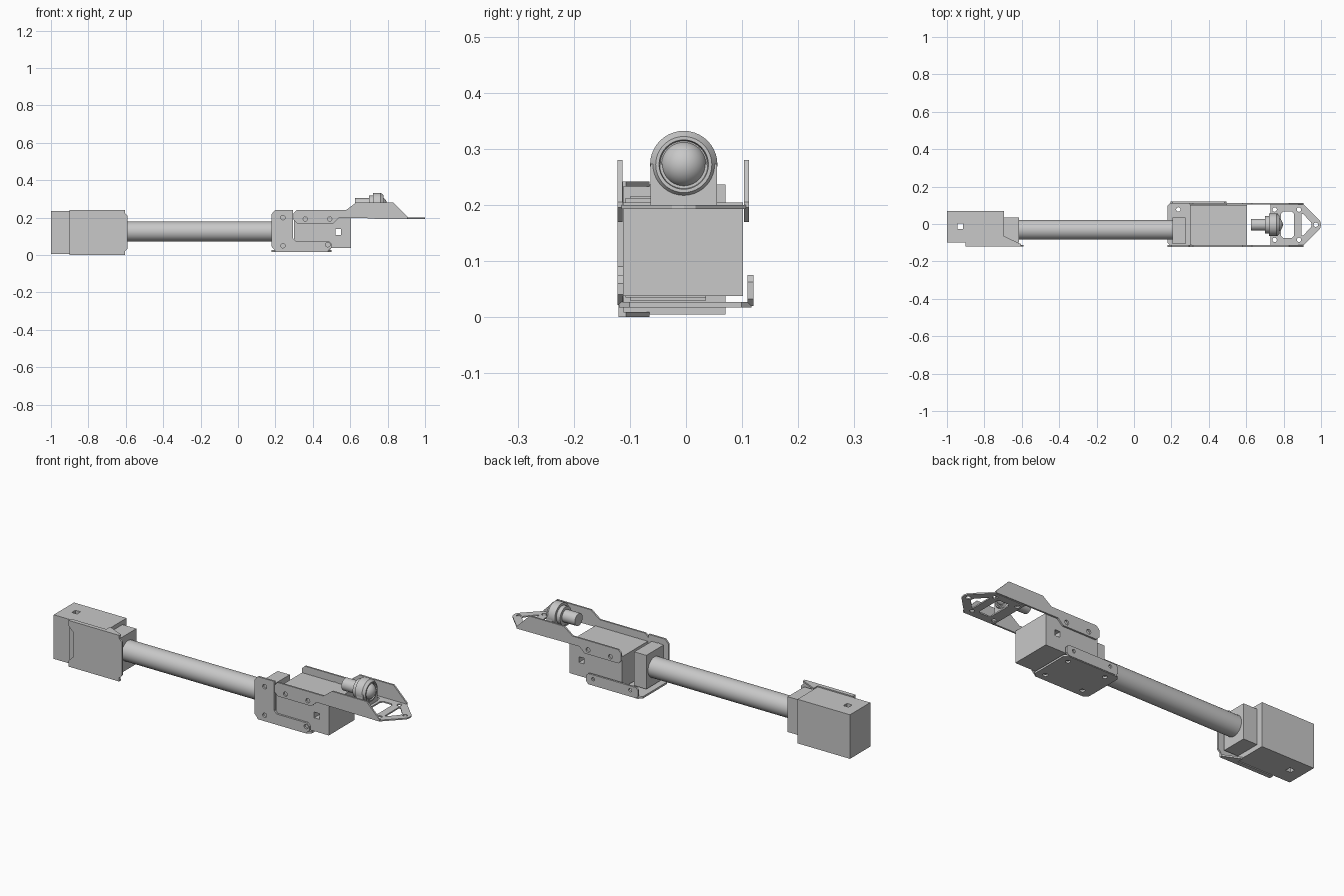
import bpy, bmesh, math
from mathutils import Matrix

if "Cube" in bpy.data.objects:
    bpy.data.objects.remove(bpy.data.objects["Cube"])

grey = bpy.data.materials.new("plain_grey")
grey.use_nodes = True
grey.diffuse_color = (0.58, 0.58, 0.58, 1)
grey.node_tree.nodes["Principled BSDF"].inputs["Base Color"].default_value = grey.diffuse_color


def add(name, bm, smooth=False):
    bmesh.ops.remove_doubles(bm, verts=bm.verts, dist=1e-5)
    bmesh.ops.recalc_face_normals(bm, faces=bm.faces)
    mesh = bpy.data.meshes.new(name)
    bm.to_mesh(mesh)
    bm.free()
    mesh.materials.clear()
    mesh.materials.append(grey)
    ob = bpy.data.objects.new(name, mesh)
    bpy.context.collection.objects.link(ob)
    if smooth:
        bpy.ops.object.select_all(action='DESELECT')
        ob.select_set(True)
        bpy.context.view_layer.objects.active = ob
        bpy.ops.object.shade_smooth_by_angle(angle=math.radians(35))
    return ob


def box(name, x, y, z):
    bm = bmesh.new()
    bmesh.ops.create_cube(bm, size=1)
    for v in bm.verts:
        v.co = [sum(r) / 2 + c * (r[1] - r[0]) for c, r in zip(v.co, (x, y, z))]
    return add(name, bm)


def lathe(name, profile, y, z):
    # revolve (x, radius) points about an axis parallel to x
    bm = bmesh.new()
    vs = [bm.verts.new((x, 0, r)) for x, r in profile]
    es = [bm.edges.new(p) for p in zip(vs, vs[1:])]
    bmesh.ops.spin(bm, geom=vs + es, axis=(1, 0, 0), cent=(0, 0, 0),
                   angle=math.tau, steps=40, use_duplicate=False)
    bmesh.ops.translate(bm, verts=bm.verts, vec=(0, y, z))
    return add(name, bm, True)


def circle(x, y, r=0.012, n=12):
    return [(x + r * math.cos(math.tau * i / n), y + r * math.sin(math.tau * i / n))
            for i in range(n)]


def square(x, y, h=0.015):
    return [(x - h, y - h), (x + h, y - h), (x + h, y + h), (x - h, y + h)]


def rect(x0, x1, y0, y1, c=0.0):
    # rectangle with clipped corners
    if not c:
        return [(x0, y0), (x1, y0), (x1, y1), (x0, y1)]
    return [(x0 + c, y0), (x1 - c, y0), (x1, y0 + c), (x1, y1 - c),
            (x1 - c, y1), (x0 + c, y1), (x0, y1 - c), (x0, y0 + c)]


def plate(name, plane, lo, hi, outline, holes=()):
    # filled outline with holes, extruded from lo to hi across its plane
    cu = bpy.data.curves.new(name, 'CURVE')
    cu.dimensions, cu.fill_mode, cu.extrude = '2D', 'BOTH', (hi - lo) / 2
    for loop in [outline, *holes]:
        s = cu.splines.new('POLY')
        s.points.add(len(loop) - 1)
        for p, (a, b) in zip(s.points, loop):
            p.co = (a, b, 0, 1)
        s.use_cyclic_u = True
    tmp = bpy.data.objects.new(name + "_outline", cu)
    bpy.context.collection.objects.link(tmp)
    dg = bpy.context.evaluated_depsgraph_get()
    mesh = bpy.data.meshes.new_from_object(tmp.evaluated_get(dg))
    bm = bmesh.new()
    bm.from_mesh(mesh)
    bpy.data.objects.remove(tmp)
    bpy.data.curves.remove(cu)
    bpy.data.meshes.remove(mesh)
    mid = (lo + hi) / 2
    for v in bm.verts:
        a, b, c = v.co
        v.co = (a, b, mid + c) if plane == 'xy' else (a, mid + c, b)
    for f in bm.faces:
        f.smooth = False
    return add(name, bm)


# Rear servo, its output block and its bracket
plate("rear_servo", 'xy', 0.005, 0.236, rect(-1, -0.695, -0.098, 0.07),
      [square(-0.93, -0.012)])
box("rear_tube_clamp", (-0.695, -0.615), (-0.1, 0.036), (0.03, 0.215))
plate("rear_bracket_side", 'xz', -0.12, -0.111,
      [(-0.9, 0.0), (-0.605, 0.0), (-0.605, 0.02), (-0.59, 0.035), (-0.59, 0.21),
       (-0.605, 0.225), (-0.605, 0.242), (-0.9, 0.242), (-0.9, 0.215),
       (-0.87, 0.185), (-0.87, 0.06), (-0.9, 0.03)])
for name, z in (("bottom", 0.0), ("top", 0.233)):
    plate(f"rear_bracket_{name}_flange", 'xy', z, z + 0.009,
          [(-0.9, -0.118), (-0.605, -0.118), (-0.605, -0.107), (-0.695, -0.065),
           (-0.695, -0.098), (-0.9, -0.098)])
box("rear_servo_face", (-0.9, -0.695), (-0.112, -0.097), (0.008, 0.234))

# Arm tube
lathe("arm_tube", [(-0.62, 0), (-0.62, 0.053), (0.22, 0.053), (0.22, 0)], -0.031, 0.126)

# Front servo and clamp
box("front_tube_clamp", (0.205, 0.275), (-0.108, 0.036), (0.035, 0.212))
plate("front_servo", 'xz', -0.112, 0.102, rect(0.3, 0.605, 0.038, 0.204),
      [square(0.535, 0.123)])

# Lower bracket
plate("lower_bracket_front", 'xz', -0.122, -0.112,
      [(0.18, 0.045), (0.2, 0.022), (0.48, 0.022), (0.5, 0.04), (0.5, 0.06),
       (0.485, 0.075), (0.31, 0.075), (0.295, 0.09), (0.295, 0.242), (0.2, 0.242),
       (0.18, 0.22)],
      [circle(0.24, 0.2), circle(0.24, 0.05), circle(0.48, 0.055)])
plate("lower_bracket_base", 'xy', 0.017, 0.027, rect(0.18, 0.5, -0.119, 0.117, 0.018),
      [circle(x, y) for x in (0.237, 0.455) for y in (-0.08, 0.078)])
plate("lower_bracket_back", 'xz', 0.11, 0.12, rect(0.195, 0.495, 0.02, 0.075, 0.012),
      [circle(0.24, 0.053, 0.009), circle(0.455, 0.053, 0.009)])

# Upper bracket side rails
for name, y in (("front", -0.122), ("back", 0.103)):
    plate(f"upper_rail_{name}", 'xz', y, y + 0.009,
          [(0.298, 0.187), (0.315, 0.17), (0.51, 0.17), (0.54, 0.198), (0.905, 0.195),
           (0.905, 0.205), (0.83, 0.28), (0.63, 0.28), (0.58, 0.242), (0.315, 0.242),
           (0.298, 0.225)],
          [circle(0.36, 0.193), circle(0.49, 0.193)])

# Pointed nose plate with lightening holes
nose = [(0.73, -0.115), (0.905, -0.115), (0.995, -0.025), (1.0, -0.004)]
nose += [(x, -0.008 - y) for x, y in reversed(nose[:3])]
plate("nose_plate", 'xy', 0.193, 0.2, nose,
      [circle(x, y) for x in (0.752, 0.882) for y in (-0.085, 0.077)]
      + [circle(0.972, -0.004), rect(0.785, 0.855, -0.075, 0.067, 0.012),
         [(0.895, -0.062), (0.905, -0.062), (0.95, -0.012), (0.95, 0.004),
          (0.905, 0.054), (0.895, 0.054)]])

# Camera: stand, barrel with stepped collar, and domed lens
box("camera_stand", (0.735, 0.77), (-0.063, 0.055), (0.199, 0.273))
dome = [(0.755 + 0.041 * math.cos(t), 0.041 * math.sin(t))
        for t in (math.pi / 2 * (1 - i / 10) for i in range(11))]
lathe("camera_barrel",
      [(0.625, 0), (0.625, 0.032), (0.7, 0.032), (0.7, 0.047), (0.722, 0.047),
       (0.722, 0.06), (0.763, 0.06), (0.777, 0.05), (0.777, 0.044), (0.765, 0.042),
       (0.765, 0)], -0.004, 0.272)
lathe("camera_lens", [(0.755, 0)] + dome, -0.004, 0.272)
